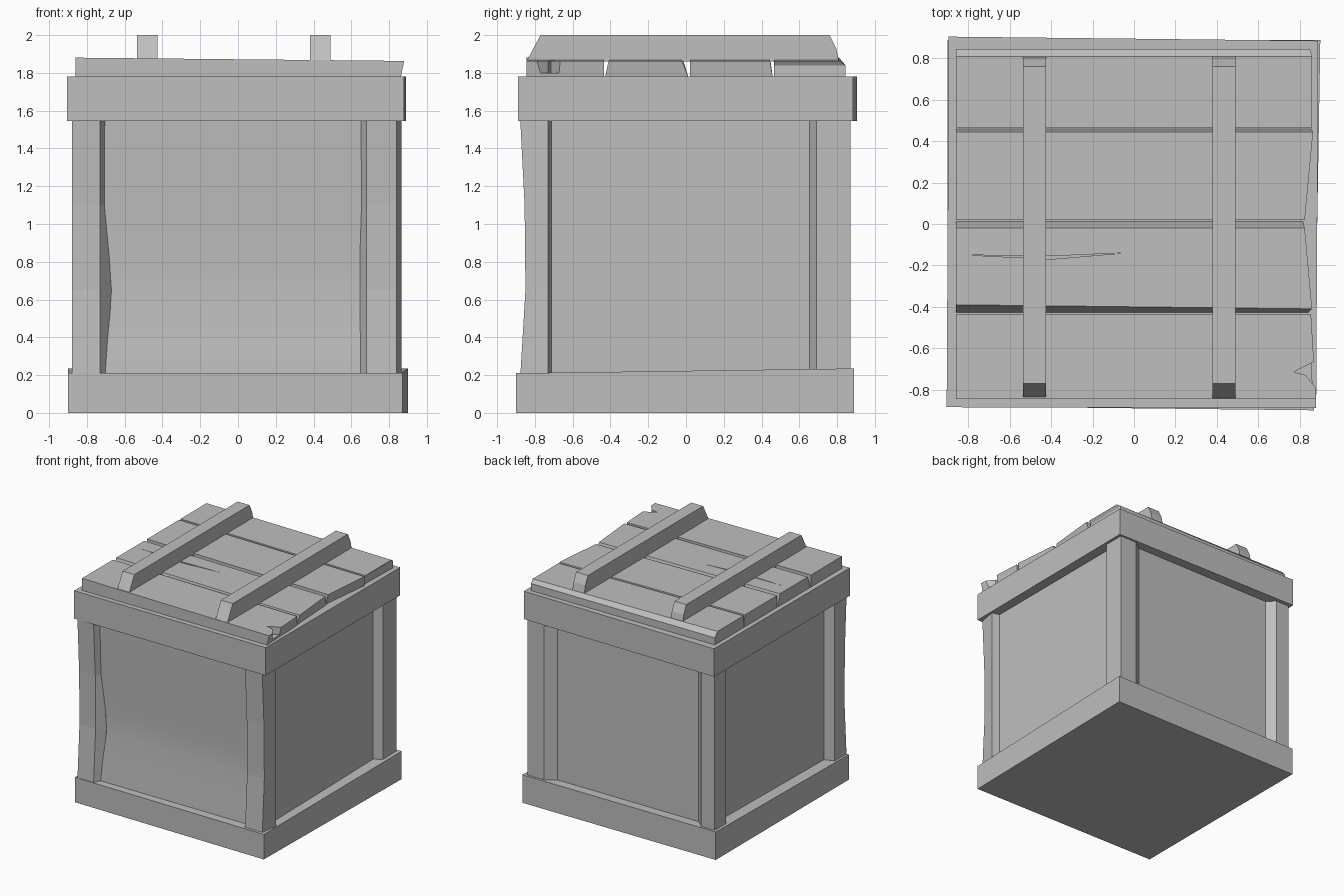
import bpy
import bmesh

if "Cube" in bpy.data.objects:
    bpy.data.objects.remove(bpy.data.objects["Cube"], do_unlink=True)

GREY = (0.52, 0.52, 0.52, 1)
grey = bpy.data.materials.new("plain_grey")
grey.use_nodes = True
grey.diffuse_color = GREY
grey.node_tree.nodes["Principled BSDF"].inputs["Base Color"].default_value = GREY


def loft(name, rings):
    """Solid skinned through matching rings of points, capped at both ends."""
    bm = bmesh.new()
    loops = [[bm.verts.new(point) for point in ring] for ring in rings]
    count = len(loops[0])
    for low, high in zip(loops, loops[1:]):
        for i in range(count):
            j = (i + 1) % count
            bm.faces.new((low[i], low[j], high[j], high[i]))
    bm.faces.new(loops[0][::-1])
    bm.faces.new(loops[-1])
    bmesh.ops.recalc_face_normals(bm, faces=bm.faces)
    mesh = bpy.data.meshes.new(name)
    bm.to_mesh(mesh)
    bm.free()
    mesh.materials.append(grey)
    obj = bpy.data.objects.new(name, mesh)
    bpy.context.collection.objects.link(obj)
    return obj


def level(points, z):
    return [(x, y, z) for x, y in points]


# Base band, slightly askew, its top edge a little higher at the back
base = [(-0.9, -0.88), (0.87, -0.9), (0.9, 0.89), (-0.9, 0.89)]
base_top = [(x, y, 0.235 if y > 0 else 0.21) for x, y in base]
loft("base_band", [level(base, 0), base_top])

# Recessed panels: one core whose front sags inwards below the middle
WALL = 0.8
core_rings = []
for z, sag in [(0.1, 0), (0.4, 0.02), (0.6, 0.04), (0.8, 0.04), (1.1, 0.02), (1.6, 0)]:
    front = sag - 0.83
    core_rings.append(level([(-WALL, front), (WALL, front), (WALL, 0.81), (-WALL, 0.81)], z))
core = loft("panel_core", core_rings)
for obj in bpy.context.selected_objects:
    obj.select_set(False)
core.select_set(True)
bpy.context.view_layer.objects.active = core
bpy.ops.object.shade_smooth_by_angle()


def post(name, side_x, side_y, corner, inner, bevel, bow=0.0, swell=0.0, flare=0.0):
    """Corner post with bevelled inner edges; bow hollows its outer face midway."""
    (cx, cy), (ax, ay), (bx, by) = corner, inner, bevel
    rings = []
    for z, bend, bulge in [(0.15, 0, 0), (0.65, 1, 1), (1.1, 0.85, 0), (1.6, 0, 0)]:
        y = cy - bow * bend
        foot = ax - bx - swell * bulge
        outline = [(cx, y), (cx + flare, ay), (WALL - 0.005, ay - by),
                   (foot, ay - by), (foot, y - 0.06), (ax, y)]
        rings.append(level([(side_x * px, side_y * py) for px, py in outline], z))
    loft(name, rings)


# Four corner posts
post("front_left_post", 1, -1, (0.84, 0.88), (0.68, 0.73), (0.035, 0.02),
     bow=0.03, flare=0.025)
post("front_right_post", -1, -1, (0.88, 0.88), (0.73, 0.72), (0.03, 0.03),
     bow=0.03, swell=0.03)
post("back_left_post", 1, 1, (0.865, 0.87), (0.71, 0.69), (0.08, 0.04))
post("back_right_post", -1, 1, (0.875, 0.87), (0.75, 0.715), (0.065, 0.04))

# Upper band
band = [(-0.905, -0.885), (0.88, -0.89), (0.89, 0.885), (-0.895, 0.905)]
loft("upper_band", [level(band, 1.545), level(band, 1.78)])


def plank(name, front, back, ends, lean_front=0.0, lean_back=0.0, shoulder=False):
    """Lid board along x; leans slope its long sides, ends are its +x corners."""
    left = -0.86
    end_front, end_back = ends
    low = [(left, front), (end_front - 0.02, front), (end_back - 0.01, back), (left, back)]
    high = [(left, front + lean_front), (end_front, front + lean_front / 2),
            (end_back, back - lean_back), (left, back - lean_back)]
    rings = [level(low, 1.77), [(x, y, 1.872 - x / 100) for x, y in high]]
    if shoulder:
        rings.insert(1, level(low, 1.84))
    return loft(name, rings)


# Four lid planks with ragged ends
front_plank = plank("front_plank", -0.845, -0.435, (0.88, 0.855))
split_plank = plank("split_plank", -0.43, 0.015, (0.86, 0.825), 0.04, 0.035)
plank("middle_plank", 0.02, 0.46, (0.825, 0.865), 0, 0.015)
plank("back_plank", 0.465, 0.845, (0.86, 0.86), 0, 0.035, shoulder=True)


def carve(target, name, outline):
    """Cut an upright slot of the given outline out of a plank's top."""
    cutter = loft(name, [level(outline, 1.8), level(outline, 2)])
    cutter.hide_render = True
    cutter.display_type = 'WIRE'
    cutter.hide_set(True)
    cut = target.modifiers.new(name, 'BOOLEAN')
    cut.operation = 'DIFFERENCE'
    cut.object = cutter


# Thin crack in one plank and a split in the end of another
carve(split_plank, "crack_cutter", [(-0.8, -0.15), (-0.4, -0.17), (-0.05, -0.14), (-0.4, -0.155)])
carve(front_plank, "notch_cutter", [(0.77, -0.715), (0.83, -0.73), (0.9, -0.82), (0.9, -0.65)])

# Two battens across the lid with sloping ends
profile = [(-0.845, 1.86), (-0.77, 2), (0.76, 2), (0.795, 1.93), (0.81, 1.86)]
for name, centre in [("right_batten", -0.48), ("left_batten", 0.435)]:
    loft(name, [[(centre + side, y, z) for y, z in profile] for side in (-0.055, 0.055)])
